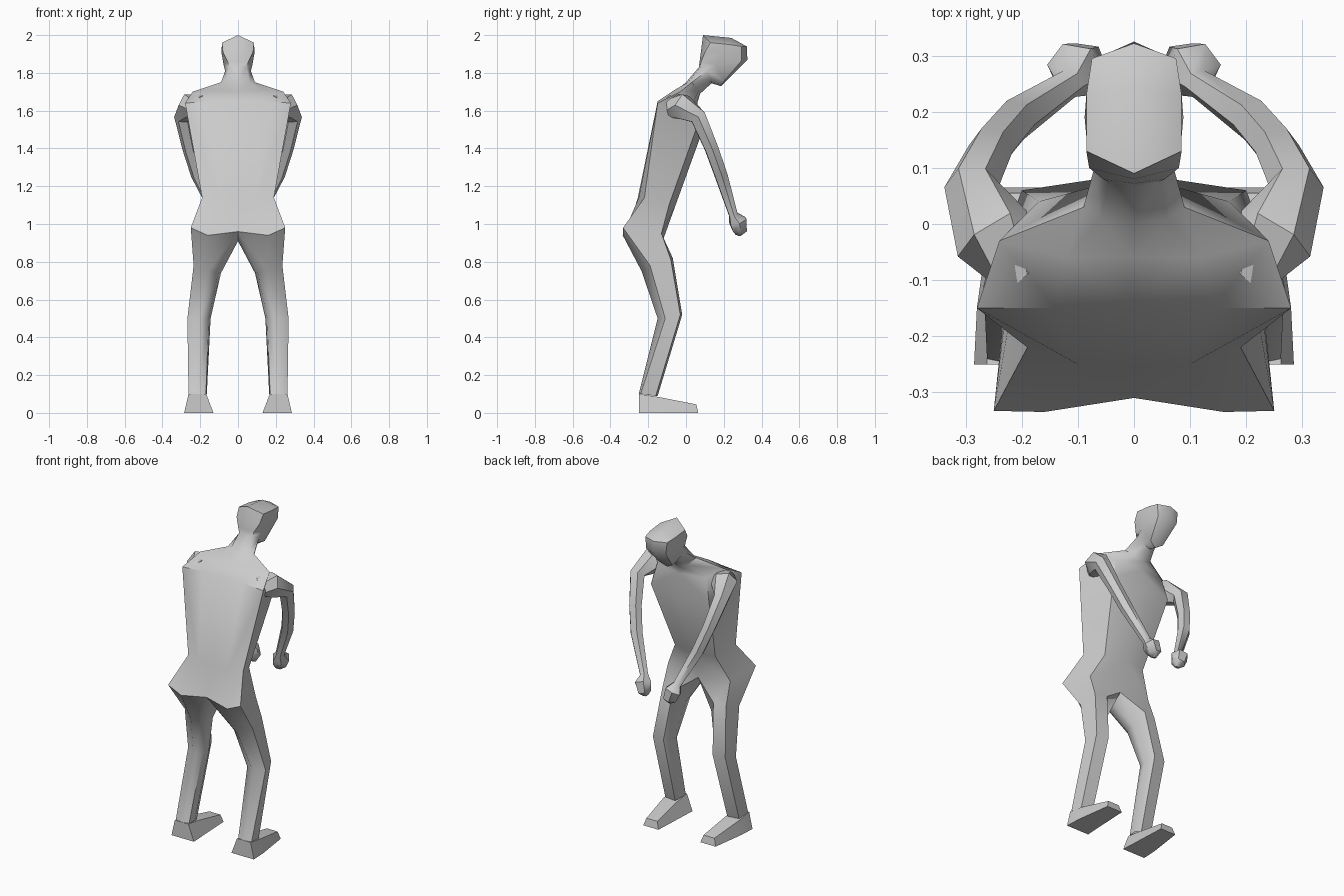
import bpy, bmesh, math
from mathutils import Vector


def loft(bm, rings, closed):
    """Skin neighbouring rings with quads."""
    rows = [[bm.verts.new(p) for p in r] for r in rings]
    n = len(rings[0])
    for a, b in zip(rows, rows[1:]):
        for i in range(n if closed else n - 1):
            j = (i + 1) % n
            bm.faces.new((a[i], a[j], b[j], b[i]))
    return rows


def finish(bm, name, angle=50):
    """Mirror across x, weld, and make a shaded object."""
    geo = bmesh.ops.duplicate(bm, geom=bm.verts[:] + bm.edges[:] + bm.faces[:])["geom"]
    for v in geo:
        if isinstance(v, bmesh.types.BMVert):
            v.co.x *= -1
    bmesh.ops.remove_doubles(bm, verts=bm.verts[:], dist=0.0005)
    bmesh.ops.dissolve_degenerate(bm, edges=bm.edges[:], dist=0.0005)
    bmesh.ops.recalc_face_normals(bm, faces=bm.faces[:])
    me = bpy.data.meshes.new(name)
    bm.to_mesh(me)
    bm.free()
    ob = bpy.data.objects.new(name, me)
    bpy.context.collection.objects.link(ob)
    bpy.ops.object.select_all(action='DESELECT')
    ob.select_set(True)
    bpy.context.view_layer.objects.active = ob
    bpy.ops.object.shade_smooth_by_angle(angle=math.radians(angle))
    return ob


# Half rings: back centre, back corner, side, front corner, front centre
hip = [(0, -.31, .96), (.16, -.335, .94), (.25, -.333, .98), (.215, -.13, .95), (0, -.12, .92)]
torso = [
    hip,
    [(0, -.255, 1.14), (.1, -.25, 1.14), (.19, -.22, 1.14), (.14, -.09, 1.1), (0, -.055, 1.1)],
    [(0, -.15, 1.65), (.14, -.15, 1.65), (.28, -.15, 1.64), (.2, .06, 1.52), (0, .09, 1.5)],
    [(0, -.06, 1.70), (.12, -.06, 1.71), (.24, -.03, 1.70), (.17, .04, 1.65), (0, .06, 1.64)],
    [(0, .0, 1.75), (.06, .01, 1.75), (.09, .03, 1.75), (.06, .07, 1.71), (0, .075, 1.69)],
]
head = [
    torso[-1],
    [(0, .068, 1.83), (.045, .075, 1.83), (.068, .11, 1.81), (.045, .13, 1.77), (0, .135, 1.745)],
    [(0, .072, 1.86), (.055, .08, 1.86), (.076, .16, 1.84), (.045, .20, 1.755), (0, .185, 1.73)],
    [(0, .08, 1.92), (.08, .10, 1.91), (.088, .19, 1.91), (.068, .295, 1.865), (0, .325, 1.87)],
    [(0, .09, 2.0), (.085, .13, 1.96), (.085, .23, 1.95), (.075, .295, 1.94), (0, .322, 1.94)],
    [(0, .09, 2.0), (0, .09, 2.0), (0, .24, 1.985), (0, .24, 1.985), (0, .322, 1.94)],
]
# Leg rings: the hip ring closed by a crotch point, then down to the ankle
leg = [
    hip + [(0, -.22, .91)],
    [(.105, -.19, .74), (.16, -.235, .75), (.235, -.19, .78), (.22, -.08, .81), (.14, -.07, .82), (.09, -.12, .74)],
    [(.155, -.13, .5), (.205, -.15, .5), (.268, -.11, .5), (.25, -.03, .52), (.17, -.02, .52), (.145, -.08, .5)],
    [(.17, -.24, .1), (.215, -.25, .1), (.262, -.24, .1), (.255, -.16, .09), (.18, -.15, .09), (.165, -.19, .1)],
]
bm = bmesh.new()
loft(bm, torso, False)
loft(bm, head, False)
loft(bm, leg, True)
finish(bm, "body")

# Feet: four-sided sections from heel to toe (y, low x range, high x range, top z)
bm = bmesh.new()
sections = [(-.25, .13, .285, .168, .262, .10),
            (-.15, .135, .28, .168, .262, .085),
            (.055, .145, .25, .16, .235, .045)]
rows = loft(bm, [[(a, y + (.01 if y > 0 else 0), 0), (b, y + (.01 if y > 0 else 0), 0), (d, y, z), (c, y, z)]
                 for y, a, b, c, d, z in sections], True)
bm.faces.new(rows[0])
bm.faces.new(rows[-1])
finish(bm, "feet", 40)

# Arms: six-sided tubes following (x, y, z, radius) points, ending in fists
path = [(.19, -.09, 1.62, .06), (.25, -.02, 1.62, .075), (.29, .065, 1.565, .048),
        (.255, .135, 1.40, .040), (.212, .185, 1.26, .038), (.115, .25, 1.05, .026),
        (.105, .275, 1.015, .052), (.088, .283, .965, .042), (.085, .275, .94, .015)]
bm = bmesh.new()
pts = [Vector(p[:3]) for p in path]
rings = []
for i, p in enumerate(pts):
    t = (pts[min(i + 1, len(pts) - 1)] - pts[max(i - 1, 0)]).normalized()
    u = t.cross(Vector((.8, .6, 0))).normalized()
    w = t.cross(u)
    r = path[i][3]
    rings.append([p + r * (math.cos(k * math.pi / 3) * u + math.sin(k * math.pi / 3) * w) for k in range(6)])
rows = loft(bm, rings, True)
bm.faces.new(rows[0])
bm.faces.new(rows[-1])
finish(bm, "arms")
